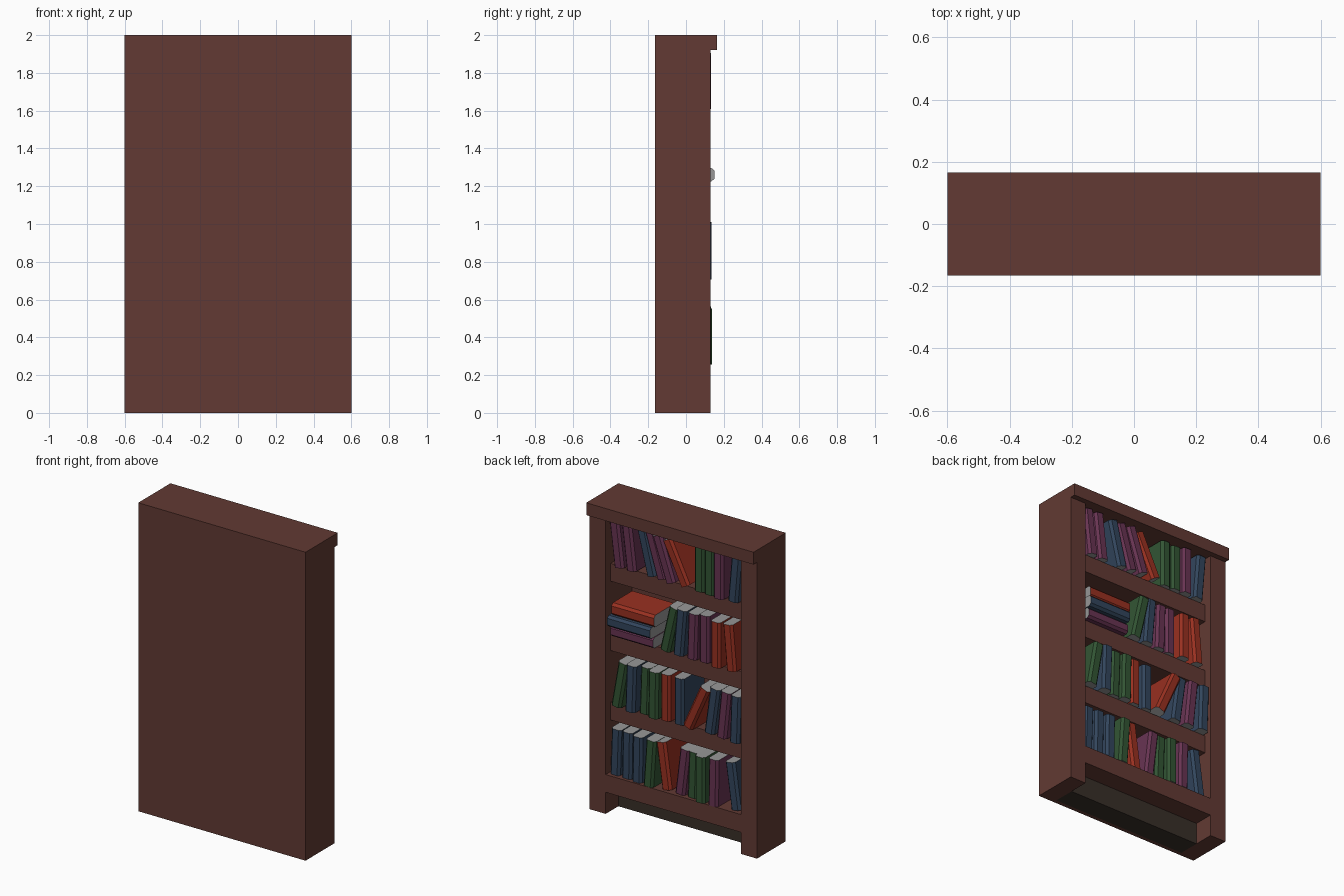
import bpy, bmesh, math, random
from mathutils import Matrix

if "Cube" in bpy.data.objects:
    bpy.data.objects.remove(bpy.data.objects["Cube"])

random.seed(4)


def material(name, rgb):
    m = bpy.data.materials.new(name)
    m.diffuse_color = (*rgb, 1)
    m.use_nodes = True
    m.node_tree.nodes["Principled BSDF"].inputs["Base Color"].default_value = m.diffuse_color
    return m


wood = material("brown_wood", (.122, .042, .033))
plinth = material("dark_plinth", (.04, .028, .021))
paper = material("grey_paper", (.31, .31, .31))
covers = {
    "P": material("purple_cover", (.138, .034, .085)),
    "N": material("navy_cover", (.032, .06, .108)),
    "R": material("red_cover", (.32, .03, .015)),
    "G": material("green_cover", (.032, .09, .034)),
}


def add(name, bm, mats):
    bmesh.ops.recalc_face_normals(bm, faces=bm.faces)
    me = bpy.data.meshes.new(name)
    bm.to_mesh(me)
    bm.free()
    for m in mats:
        me.materials.append(m)
    ob = bpy.data.objects.new(name, me)
    bpy.context.collection.objects.link(ob)
    return ob


def box(name, x0, x1, y0, y1, z0, z1, mat):
    bm = bmesh.new()
    bmesh.ops.create_cube(bm, size=1)
    for v in bm.verts:
        v.co = (x1 if v.co.x > 0 else x0, y1 if v.co.y > 0 else y0, z1 if v.co.z > 0 else z0)
    return add(name, bm, [mat])


def book(name, colour, w, h, depth):
    """Upright book, bevelled spine at y = 0 facing +y; returns its bmesh."""
    bm = bmesh.new()
    a, b = w / 2, w * .3
    profile = [(-a, -depth), (a, -depth), (a, -.016), (b, 0), (-b, 0), (-a, -.016)]
    base = bm.faces.new([bm.verts.new((x, y, 0)) for x, y in profile])
    top = bmesh.ops.extrude_face_region(bm, geom=[base])["geom"]
    bmesh.ops.translate(bm, vec=(0, 0, h), verts=[g for g in top if isinstance(g, bmesh.types.BMVert)])
    bmesh.ops.recalc_face_normals(bm, faces=bm.faces)
    bm.normal_update()
    # page edges: both ends and the side away from the spine
    for f in bm.faces:
        f.material_index = int(abs(f.normal.z) > .9 or f.normal.y < -.9)
    return bm


# carcass: the open side faces +y
IN = .485
for s, side in ((1, "right"), (-1, "left")):
    box(side + "_side", min(s * IN, s * .6), max(s * IN, s * .6), -.165, .13, 0, 1.92, wood)
box("back_panel", -IN, IN, -.165, -.14, 0, 1.92, wood)
box("top_slab", -.6, .6, -.165, .165, 1.92, 2, wood)
box("bottom_shelf", -IN, IN, -.14, .13, .14, .255, wood)
box("plinth", -IN, IN, -.14, 0, 0, .14, plinth)
for i in range(3):
    z = .705 + .45 * i
    box(f"shelf_{i + 1}", -IN, IN, -.14, .08, z - .115, z, wood)

# books per shelf: colour, foot x, lean in degrees (positive = top towards -x)
rows = [
    (.255, [("N", .44, 2), ("N", .355, 1), ("N", .275, 1), ("G", .185, 4), ("R", .065, -8),
            ("P", -.03, 7), ("G", -.115, 2), ("G", -.19, 0), ("P", -.28, 1), ("N", -.43, -8)]),
    (.705, [("G", .42, 10), ("N", .315, 2), ("G", .23, 2), ("G", .155, 1), ("R", .075, 0),
            ("N", -.02, 0), ("R", -.10, 24), ("N", -.24, 8), ("P", -.335, 6), ("N", -.435, 2)]),
    (1.155, [("G", .075, 13), ("N", -.02, 5), ("P", -.115, 2), ("P", -.20, 0), ("R", -.295, 0),
             ("R", -.405, -5)]),
    (1.605, [("P", .405, -7), ("P", .32, -7), ("N", .175, -14), ("P", .10, -17), ("P", .025, -19),
             ("R", -.075, -26), ("G", -.165, 0), ("G", -.24, 0), ("P", -.315, 0), ("N", -.41, 5)]),
]
for r, (z, books) in enumerate(rows):
    for i, (c, x, lean) in enumerate(books):
        name = f"book_{r + 1}_{i + 1}"
        bm = book(name, c, .07, random.uniform(.295, .305), .22)
        bm.transform(Matrix.Rotation(math.radians(-lean), 4, 'Y'))
        low = min(v.co.z for v in bm.verts)
        bm.transform(Matrix.Translation((x, random.uniform(.105, .14), z - low)))
        add(name, bm, [covers[c], paper])

# flat stack on the third shelf, spines outwards
z = 1.155
for i, (c, x, y, t) in enumerate([("P", .15, .125, .07), ("N", .155, .15, .072), ("R", .14, .13, .078)]):
    bm = book("flat_book", c, t, .305, .215)
    bm.transform(Matrix.Translation((x, y, z + t / 2)) @ Matrix.Rotation(math.radians(90), 4, 'Y'))
    add(f"flat_book_{i + 1}", bm, [covers[c], paper])
    z += t
